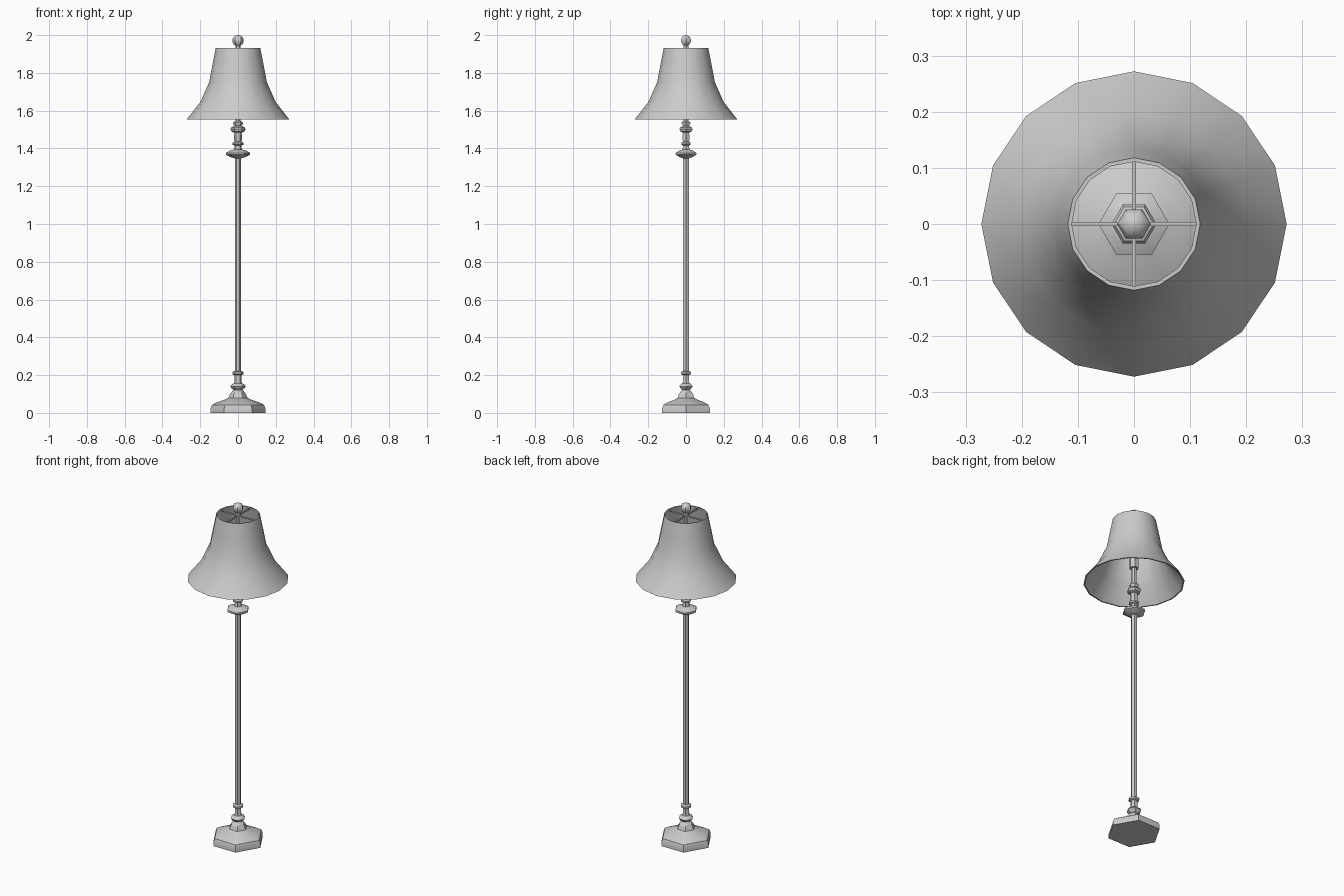
import bpy, bmesh, math

old = bpy.data.objects.get("Cube")
if old:
    bpy.data.objects.remove(old, do_unlink=True)

grey = bpy.data.materials.new("plain grey")
grey.use_nodes = True
COLOUR = (0.6, 0.6, 0.6, 1)
grey.diffuse_color = COLOUR
grey.node_tree.nodes["Principled BSDF"].inputs["Base Color"].default_value = COLOUR


def finish(name, bm):
    bmesh.ops.recalc_face_normals(bm, faces=bm.faces)
    mesh = bpy.data.meshes.new(name)
    bm.to_mesh(mesh)
    bm.free()
    mesh.materials.append(grey)
    obj = bpy.data.objects.new(name, mesh)
    bpy.context.collection.objects.link(obj)
    bpy.ops.object.select_all(action='DESELECT')
    bpy.context.view_layer.objects.active = obj
    obj.select_set(True)
    bpy.ops.object.shade_smooth_by_angle(angle=math.radians(35))
    return obj


def lathe(name, profile, sides=6, loop=False):
    """Turn (radius, height) points around z; a loop profile makes a hollow shell."""
    bm = bmesh.new()
    rings = [[bm.verts.new((r * math.cos(math.tau * i / sides),
                            r * math.sin(math.tau * i / sides), z))
              for i in range(sides)] for r, z in profile]
    pairs = list(zip(rings, rings[1:]))
    if loop:
        pairs.append((rings[-1], rings[0]))
    else:
        bm.faces.new(rings[0])
        bm.faces.new(rings[-1])
    for low, high in pairs:
        for i in range(sides):
            j = (i + 1) % sides
            bm.faces.new((low[i], low[j], high[j], high[i]))
    return finish(name, bm)


# Hexagonal foot
lathe("base", [(.146, 0), (.146, .022), (.138, .042), (.115, .055), (.075, .068),
               (.05, .08), (.043, .1), (.028, .118), (.018, .124)])

# Turned rings above the foot
lathe("lower_knob", [(.02, .12), (.034, .13), (.041, .14), (.034, .15), (.019, .158)])
lathe("lower_collar", [(.022, .155), (.019, .165), (.019, .2), (.03, .205),
                       (.03, .216), (.019, .222)])

# Pole
lathe("pole", [(.017, .12), (.017, 1.36)])

# Turned rings below the shade
lathe("upper_disc", [(.018, 1.348), (.042, 1.355), (.063, 1.367), (.063, 1.377),
                     (.042, 1.389), (.018, 1.395)])
lathe("upper_collar", [(.022, 1.39), (.018, 1.415), (.029, 1.42), (.029, 1.43), (.018, 1.436)])
lathe("upper_neck", [(.018, 1.43), (.021, 1.45), (.019, 1.49)])
lathe("upper_knob", [(.019, 1.483), (.035, 1.49), (.04, 1.502), (.035, 1.512), (.017, 1.52)])
lathe("shade_collar", [(.015, 1.515), (.026, 1.53), (.026, 1.537), (.015, 1.545)])

# Socket and rod inside the shade
lathe("stem", [(.014, 1.54), (.014, 1.65)])
lathe("socket", [(.026, 1.64), (.026, 1.71)])
lathe("rod", [(.009, 1.7), (.009, 1.95)])

# Flared shade with a thin wall
outer = [(.272, 1.553), (.2, 1.645), (.153, 1.75), (.136, 1.84), (.118, 1.932)]
lathe("shade", outer + [(r - .007, z) for r, z in reversed(outer)], sides=16, loop=True)

# Cross bars holding the shade
for name, size in (("cross_bar_side", (.228, .007, .007)), ("cross_bar_front", (.007, .228, .007))):
    bm = bmesh.new()
    bmesh.ops.create_cube(bm, size=1)
    bmesh.ops.scale(bm, vec=size, verts=bm.verts)
    bmesh.ops.translate(bm, vec=(0, 0, 1.925), verts=bm.verts)
    finish(name, bm)

# Finial
lathe("finial", [(.014, 1.92), (.014, 1.945), (.023, 1.952), (.03, 1.966),
                 (.03, 1.978), (.022, 1.992), (.006, 2.0)])
